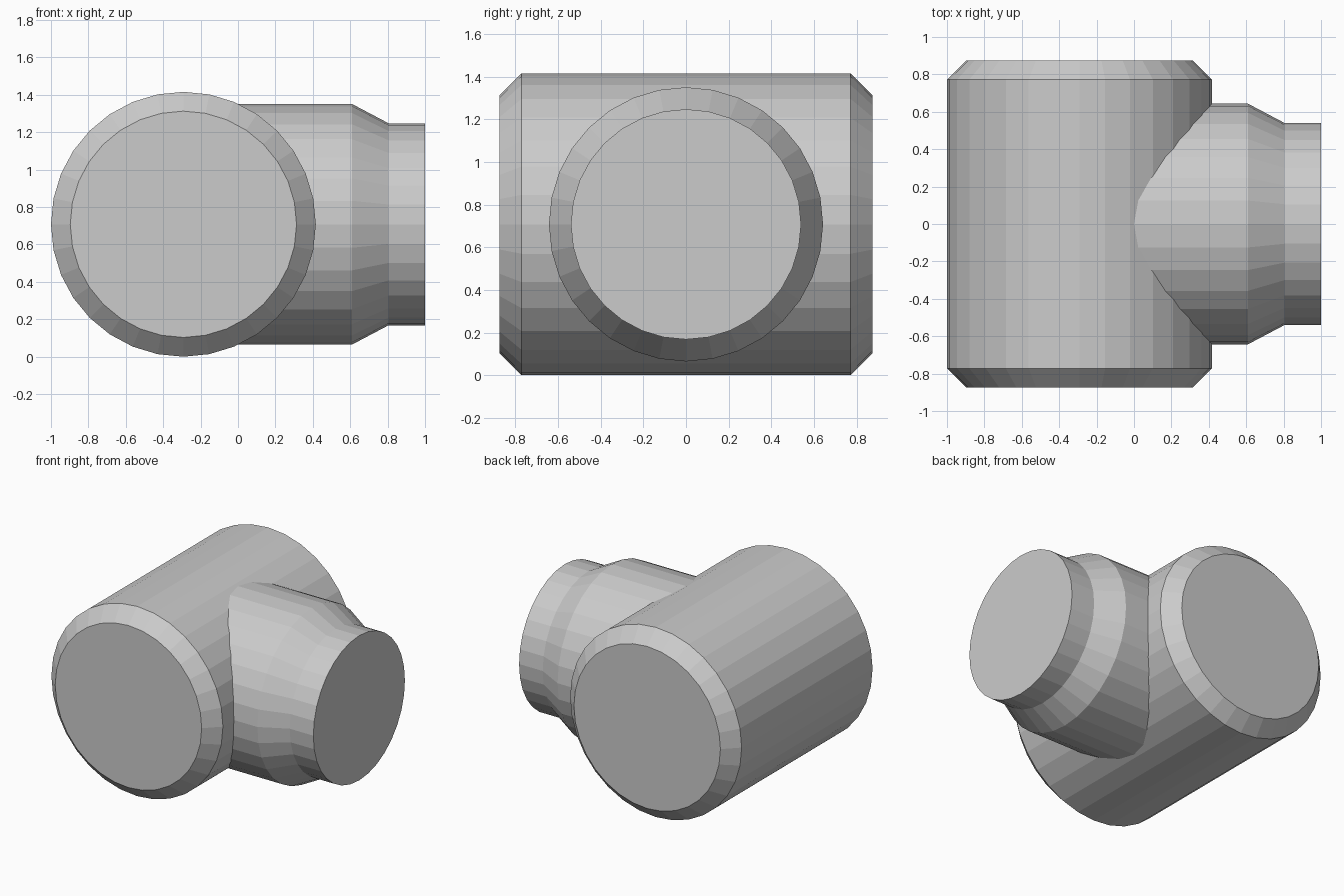
import bpy
import bmesh
from math import cos, sin, tau
from mathutils import Vector

SIDES = 32
CENTRE = Vector((-0.292, 0, 0.708))

cube = bpy.data.objects.get("Cube")
if cube:
    bpy.data.objects.remove(cube, do_unlink=True)

grey = bpy.data.materials.new("plain grey")
grey.use_nodes = True
colour = (0.6, 0.6, 0.6, 1)
grey.diffuse_color = colour
grey.node_tree.nodes["Principled BSDF"].inputs["Base Color"].default_value = colour


def turned_part(name, profile, axis, across):
    """Closed solid turned around an axis from (distance, radius) pairs."""
    axis, across, up = Vector(axis), Vector(across), Vector((0, 0, 1))
    bm = bmesh.new()
    rings = []
    for dist, radius in profile:
        rings.append([
            bm.verts.new(CENTRE + axis * dist
                         + radius * (across * cos(tau * i / SIDES) + up * sin(tau * i / SIDES)))
            for i in range(SIDES)])
    for a, b in zip(rings, rings[1:]):
        for i in range(SIDES):
            j = (i + 1) % SIDES
            bm.faces.new((a[i], a[j], b[j], b[i]))
    bm.faces.new(rings[0])
    bm.faces.new(rings[-1])
    bmesh.ops.recalc_face_normals(bm, faces=bm.faces)
    mesh = bpy.data.meshes.new(name)
    bm.to_mesh(mesh)
    bm.free()
    mesh.materials.append(grey)
    obj = bpy.data.objects.new(name, mesh)
    bpy.context.collection.objects.link(obj)
    return obj


# Main pipe with chamfered ends
body = turned_part("pipe_tee_body",
                   [(-0.875, 0.605), (-0.772, 0.708), (0.772, 0.708), (0.875, 0.605)],
                   (0, 1, 0), (1, 0, 0))

# Side branch stepping down to a narrower spigot
branch = turned_part("side_branch",
                     [(0, 0.643), (0.902, 0.643), (1.097, 0.54), (1.292, 0.54)],
                     (1, 0, 0), (0, 1, 0))

# Merge the branch into the pipe
union = body.modifiers.new("join branch", 'BOOLEAN')
union.operation = 'UNION'
union.solver = 'EXACT'
union.object = branch
bpy.context.view_layer.objects.active = body
body.select_set(True)
bpy.ops.object.modifier_apply(modifier=union.name)
bpy.data.objects.remove(branch, do_unlink=True)
